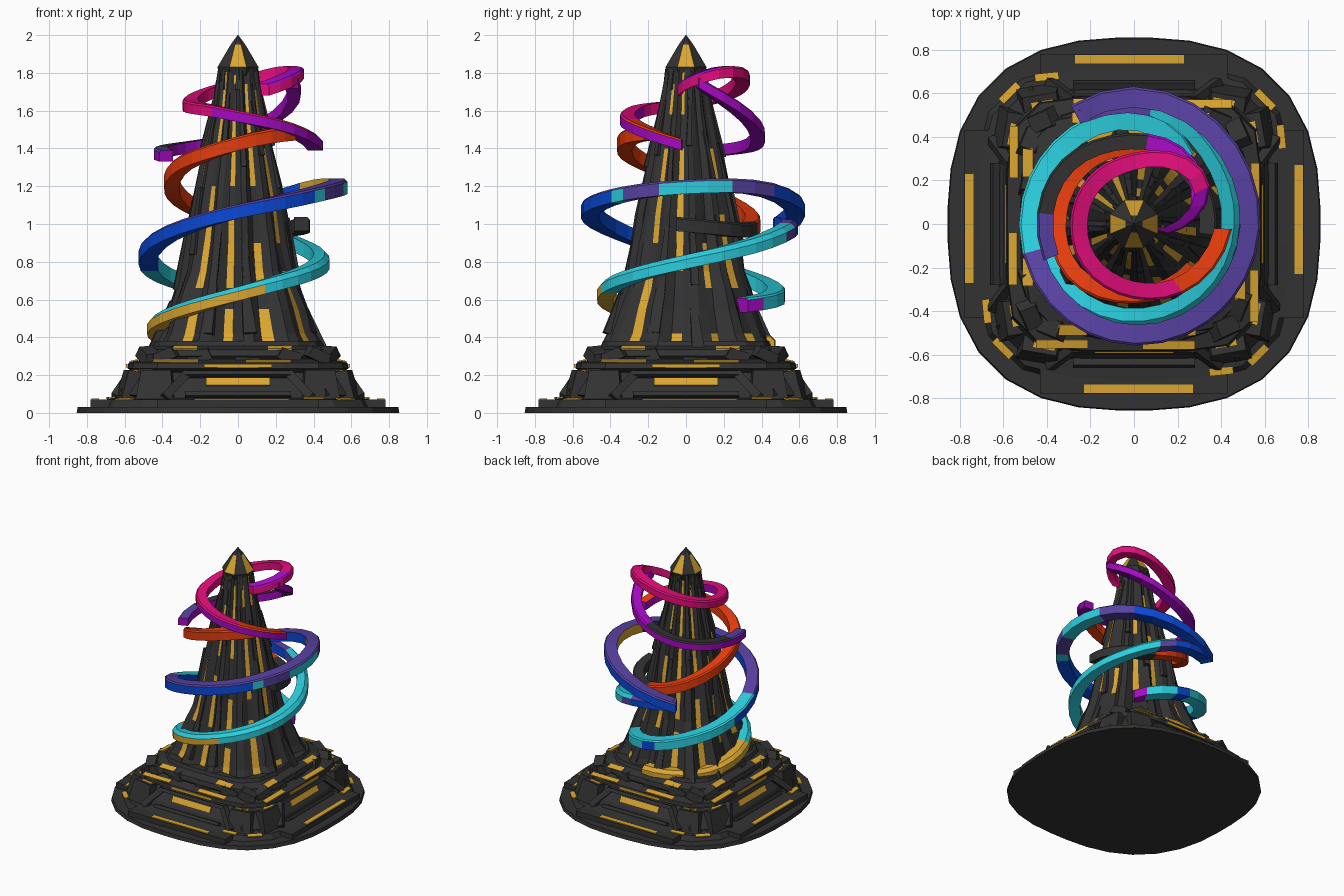
import bpy, bmesh, math, random
from mathutils import Matrix, Vector, Euler

random.seed(7)
if "Cube" in bpy.data.objects:
    bpy.data.objects.remove(bpy.data.objects["Cube"])

COLOURS = {
    "charcoal": (.032, .032, .032), "gold": (.7, .38, .03),
    "cyan": (.025, .61, .72), "blue": (.003, .065, .68),
    "violet": (.097, .053, .36), "orange_red": (.78, .045, .004),
    "pink": (.77, .004, .2), "purple": (.37, .003, .53),
}
NAMES = list(COLOURS)
MATS = []
for name, rgb in COLOURS.items():
    m = bpy.data.materials.new(name)
    m.use_nodes = True
    m.diffuse_color = (*rgb, 1)
    bsdf = m.node_tree.nodes["Principled BSDF"]
    bsdf.inputs["Base Color"].default_value = (*rgb, 1)
    bsdf.inputs["Roughness"].default_value = .8
    MATS.append(m)
DARK, GOLD = 0, 1


def finish(name, bm):
    bmesh.ops.recalc_face_normals(bm, faces=bm.faces)
    mesh = bpy.data.meshes.new(name)
    bm.to_mesh(mesh)
    bm.free()
    for m in MATS:
        mesh.materials.append(m)
    bpy.context.collection.objects.link(bpy.data.objects.new(name, mesh))


def loft(name, rings, rule=lambda row, col: DARK):
    """Skin a list of point rings; rule picks a colour for each face."""
    bm = bmesh.new()
    vs = [[bm.verts.new(p) for p in ring] for ring in rings]
    n = len(rings[0])
    for i in range(len(vs) - 1):
        for j in range(n):
            k = (j + 1) % n
            f = bm.faces.new((vs[i][j], vs[i][k], vs[i + 1][k], vs[i + 1][j]))
            f.material_index = rule(i, j)
    bm.faces.new(vs[0][::-1]).material_index = rule(0, 0)
    bm.faces.new(vs[-1]).material_index = rule(len(vs) - 2, 0)
    finish(name, bm)


def squircle(a, n):
    return (abs(math.cos(a)) ** n + abs(math.sin(a)) ** n) ** (-1 / n)


def polar(a, r, z):
    return Vector((r * math.cos(a), r * math.sin(a), z))


def tier(name, levels, n, sides=24):
    angles = [math.tau * (j + .5) / sides for j in range(sides)]
    loft(name, [[polar(a, r * squircle(a, n), z) for a in angles] for r, z in levels])


def blocks(name, size, places, mat=DARK, taper=1.0, turns=4):
    """Boxes at (location, rotation) places, repeated around the axis."""
    bm = bmesh.new()
    for loc, rot in places:
        for t in range(turns):
            mtx = (Matrix.Rotation(math.tau * t / turns, 4, 'Z') @ Matrix.Translation(loc)
                   @ Euler(rot).to_matrix().to_4x4() @ Matrix.Diagonal((*size, 1)))
            for v in bmesh.ops.create_cube(bm, size=1)["verts"]:
                s = taper if v.co.z > 0 else 1
                v.co = mtx @ Vector((v.co.x * s, v.co.y * s, v.co.z))
    for f in bm.faces:
        f.material_index = mat
    finish(name, bm)


# Stepped pedestal
tier("ground_plate", [(.855, 0), (.85, .03)], 2.6, 32)
tier("lower_step", [(.73, .03), (.71, .07), (.64, .08)], 3.6)
tier("pedestal_body", [(.63, .06), (.61, .12), (.54, .22)], 5)
tier("pedestal_ledge", [(.55, .215), (.585, .235), (.58, .265), (.5, .285)], 5)
tier("spire_footing", [(.5, .28), (.52, .3), (.51, .335), (.45, .355), (.44, .38)], 4)

# Pedestal side frames, panels and corner blocks
LEAN = -.46
blocks("side_step", (.86, .12, .04), [((0, -.72, .05), (0, 0, 0))])
blocks("side_step_inlay", (.5, .04, .008), [((.02, -.755, .072), (0, 0, 0))], GOLD)
blocks("frame_rail", (.56, .04, .025), [((0, -.635, .095), (LEAN, 0, 0)),
                                       ((0, -.575, .205), (LEAN, 0, 0))])
blocks("frame_strut", (.045, .04, .19), [((s * .33, -.61, .145), (LEAN, -s * .75, 0))
                                        for s in (-1, 1)])
blocks("panel_inlay", (.34, .008, .045), [((0, -.588, .165), (LEAN, 0, 0))], GOLD)
blocks("ledge_inlay", (.36, .008, .02), [((0, -.588, .25), (0, 0, 0))], GOLD)
blocks("ledge_top_inlay", (.24, .04, .008), [((.16, -.555, .275), (.24, 0, 0)),
                                             ((-.33, -.55, .276), (.24, 0, 0))], GOLD)
blocks("corner_block", (.2, .12, .16),
       [((.48, -.5, .14), (LEAN, 0, .785)), ((.56, -.43, .14), (-.2, 0, 1.4)),
        ((.43, -.56, .14), (-.2, 0, .17))], DARK, .8)
blocks("corner_inlay", (.11, .035, .008),
       [((.57, -.6, .073), (.2, 0, .785)), ((.4, -.675, .08), (.1, 0, .1))], GOLD)
blocks("corner_cap_inlay", (.1, .045, .008),
       [((.55, -.41, .224), (0, 0, 1.4)), ((.42, -.54, .224), (0, 0, .17))], GOLD)
blocks("ledge_block", (.14, .1, .06),
       [((x, -.47, .305), (.1, x, x)) for x in (-.38, -.2, .05, .27, .42)], DARK, .75)
blocks("footing_inlay", (.13, .05, .008),
       [((-.28, -.485, .345), (.3, 0, 0)), ((.22, -.485, .345), (.3, 0, 0))], GOLD)

# Ribbed spire: ridges and grooves, gold in most groove floors
PROFILE = [(.34, .46), (.42, .42), (.55, .375), (.66, .34), (.75, .312), (.9, .288),
           (1.05, .268), (1.2, .235), (1.4, .19), (1.58, .148), (1.74, .12), (1.82, .11)]
SIDES = 48
wobble = [random.uniform(-.035, .035) for _ in range(SIDES)]


def spire_radius(z):
    for (z0, r0), (z1, r1) in zip(PROFILE, PROFILE[1:]):
        if z <= z1:
            return r0 + (r1 - r0) * (z - z0) / (z1 - z0)
    return PROFILE[-1][1]


rings = []
for z, r in PROFILE:
    n = 2 + max(0, 1 - z) * 2
    ring = []
    for j in range(SIDES):
        a = math.tau * (j + .5 + 3 * wobble[j]) / SIDES
        depth = 1 if j % 4 < 2 else .9
        ring.append(polar(a, r * min(squircle(a, n), 1.14) * depth
                          * (1 + wobble[j] + random.uniform(-.02, .02)), z))
    rings.append(ring)
gilded = {(i, j) for i in range(len(PROFILE)) for j in range(2, SIDES, 4)
          if random.random() < .66}
loft("spire", rings, lambda i, j: GOLD if (i, j) in gilded else DARK)

# Slabs riding on the ridges
for name, low, high, size in (
        ("root_buttress", .42, .55, (.07, .07, .27)),
        ("middle_rib", .7, 1.1, (.045, .05, .36)),
        ("upper_rib", 1.25, 1.6, (.03, .035, .3))):
    spots = []
    for k in range(12):
        a = math.tau * (4 * k + 1) / SIDES
        z = random.uniform(low, high)
        lean = math.atan((spire_radius(z - .1) - spire_radius(z + .1)) / .2)
        spots.append((polar(a, spire_radius(z) * .97, z),
                      (-lean, random.uniform(-.06, .06), a + math.pi / 2)))
    blocks(name, size, spots, DARK, .55, 1)

# Faceted crown
CROWN = [(1.74, .09), (1.83, .118), (1.95, .042), (2, .002)]
loft("crown", [[polar(math.tau * (j + .5) / 8, r, z) for j in range(8)] for z, r in CROWN],
     lambda i, j: GOLD if i == 1 and j % 2 else DARK)
blocks("crown_spike", (.035, .03, .14), [((.1, 0, 1.78), (0, -.12, 0))], DARK, .3, 8)


def ribbon(name, path, width=.085, height=.075, bevel=.01, step=12):
    """Band through (degrees, radius, height, side colour, top colour[, inner colour])."""
    pts, cols = [], []
    for p, q in zip(path, path[1:]):
        side, top, inner = [NAMES.index(c) for c in (p[3], p[4], p[5] if len(p) > 5 else p[3])]
        count = max(1, round((q[0] - p[0]) / step))
        for i in range(count):
            t = i / count
            pts.append([p[k] + (q[k] - p[k]) * t for k in range(3)])
            cols.append((side, side, top, top, inner))
    pts.append(list(path[-1][:3]))
    for _ in range(2):
        pts = [pts[0]] + [[(a + 2 * b + c) / 4 for a, b, c in zip(*trio)]
                          for trio in zip(pts, pts[1:], pts[2:])] + [pts[-1]]
    w, h = width / 2, height / 2
    section = ((-w, -h), (w, -h), (w, h - bevel), (w - bevel, h), (-w, h))
    loft(name, [[polar(math.radians(a), r + x, z + y) for x, y in section]
                for a, r, z in pts], lambda i, j: cols[i][j])


# Winding ribbons, bottom to top
ribbon("lowest_ribbon", [
    (82, .43, .37, "gold", "gold"), (147, .44, .39, "gold", "gold"),
    (195, .44, .48, "gold", "cyan"), (225, .43, .54, "gold", "cyan"),
    (275, .43, .64, "gold", "cyan"), (288, .43, .67, "cyan", "cyan"),
    (360, .44, .8, "cyan", "cyan"), (405, .47, .88, "cyan", "cyan"),
    (430, .53, .94, "violet", "cyan"), (442, .55, .98, "blue", "violet"),
    (476, .56, 1.0, "blue", "violet")], bevel=.025)
ribbon("wide_ribbon", [
    (50, .38, .57, "purple", "cyan"), (60, .43, .58, "cyan", "cyan"),
    (88, .48, .61, "blue", "cyan"), (100, .49, .63, "cyan", "cyan"),
    (146, .48, .73, "cyan", "cyan"), (165, .48, .78, "blue", "cyan"),
    (195, .48, .87, "blue", "violet"), (225, .49, .96, "blue", "violet"),
    (270, .51, 1.07, "blue", "violet"), (310, .52, 1.14, "blue", "violet"),
    (316, .52, 1.15, "cyan", "violet"), (322, .52, 1.16, "violet", "violet", "charcoal"),
    (345, .53, 1.19, "cyan", "violet", "gold"),
    (385, .54, 1.21, "violet", "violet", "gold"), (410, .56, 1.19, "blue", "violet"),
    (450, .59, 1.08, "blue", "violet"), (478, .57, .99, "blue", "violet")], .095)
ribbon("red_ribbon", [
    (-8, .34, 1.0, "charcoal", "charcoal"), (60, .35, .96, "charcoal", "charcoal"),
    (76, .35, .97, "orange_red", "orange_red"), (112, .36, 1.04, "orange_red", "orange_red"),
    (175, .35, 1.2, "orange_red", "orange_red"), (218, .36, 1.33, "orange_red", "orange_red"),
    (270, .32, 1.43, "orange_red", "orange_red"), (300, .33, 1.47, "orange_red", "orange_red"),
    (324, .34, 1.48, "orange_red", "orange_red")], .08)
ribbon("pink_ribbon", [
    (-15, .13, 1.71, "pink", "purple"), (5, .24, 1.75, "pink", "purple"),
    (26, .38, 1.81, "pink", "pink"), (50, .36, 1.81, "pink", "pink"),
    (90, .28, 1.74, "pink", "pink"), (135, .26, 1.68, "pink", "pink"),
    (180, .25, 1.63, "pink", "pink"), (245, .28, 1.6, "purple", "pink"),
    (270, .3, 1.57, "purple", "pink"), (305, .35, 1.53, "purple", "orange_red"),
    (330, .38, 1.48, "purple", "orange_red"),
    (357, .41, 1.42, "purple", "orange_red")], .08, .06)
ribbon("purple_ribbon", [
    (12, .29, 1.75, "purple", "purple"), (30, .35, 1.68, "purple", "purple"),
    (60, .39, 1.56, "purple", "purple"), (80, .38, 1.49, "purple", "charcoal"),
    (105, .38, 1.43, "purple", "charcoal"), (138, .41, 1.4, "purple", "charcoal"),
    (172, .41, 1.38, "purple", "violet"), (202, .41, 1.36, "purple", "purple")], .075, .06)
